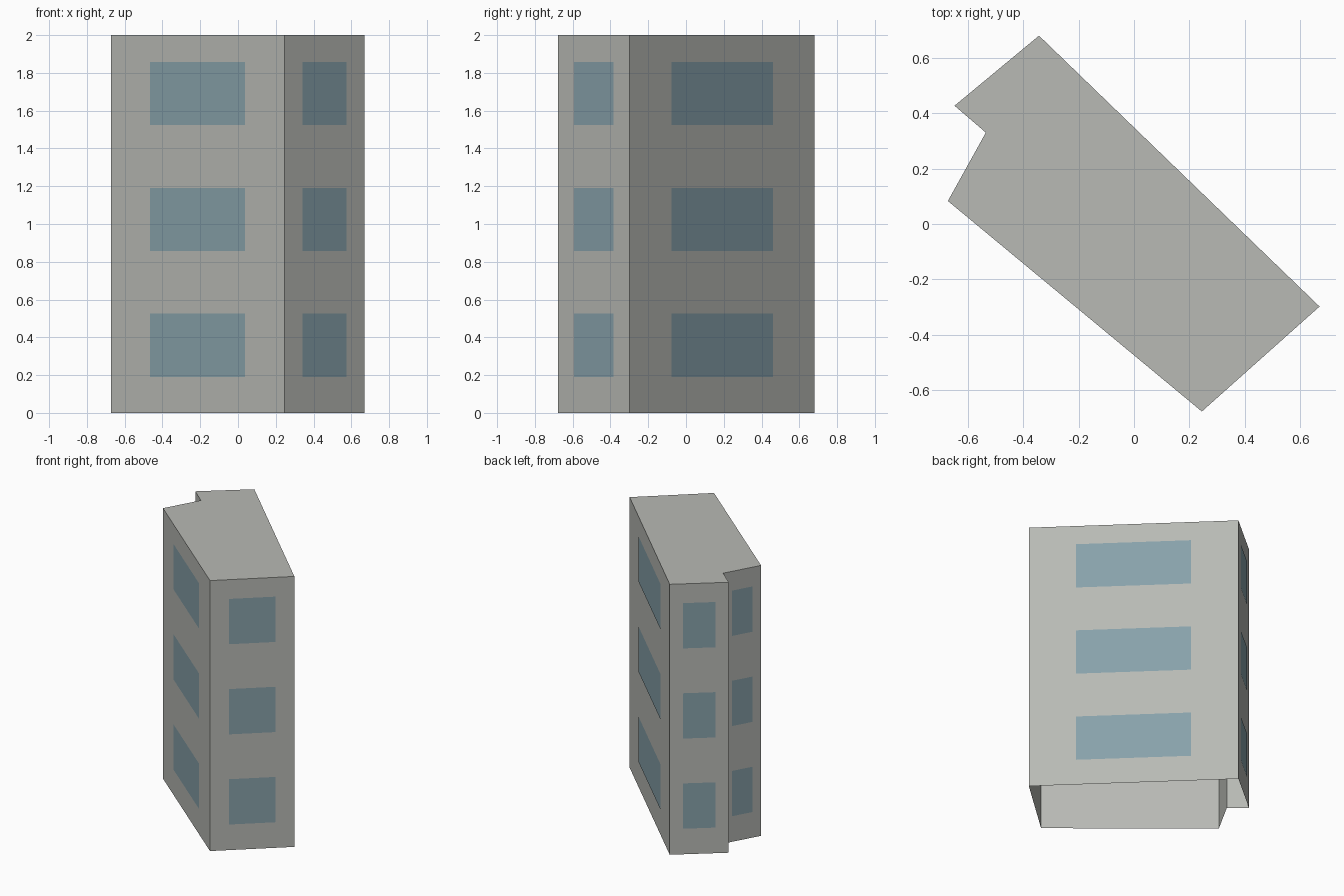
import bpy
import bmesh
from mathutils import Vector

cube = bpy.data.objects.get("Cube")
if cube:
    bpy.data.objects.remove(cube, do_unlink=True)


def make_material(name, rgb):
    mat = bpy.data.materials.new(name)
    mat.use_nodes = True
    color = (*rgb, 1.0)
    mat.diffuse_color = color
    mat.node_tree.nodes["Principled BSDF"].inputs["Base Color"].default_value = color
    return mat


def make_object(name, bm, mat):
    mesh = bpy.data.meshes.new(name)
    bm.to_mesh(mesh)
    bm.free()
    mesh.materials.append(mat)
    obj = bpy.data.objects.new(name, mesh)
    bpy.context.collection.objects.link(obj)
    return obj


concrete = make_material("warm grey concrete", (0.48, 0.49, 0.46))
glass = make_material("pale blue glass", (0.245, 0.36, 0.405))

# Footprint, counterclockwise from the left corner
HEIGHT = 2.0
footprint = [Vector((x, y, 0)) for x, y in (
    (-0.672, 0.083), (0.245, -0.677), (0.67, -0.298),
    (-0.343, 0.68), (-0.648, 0.427), (-0.535, 0.33))]
edges = list(zip(footprint, footprint[1:] + footprint[:1]))
up = Vector((0, 0, 1))

# Building shell: walls and flat roof, open underneath
bm = bmesh.new()
low = [bm.verts.new(p) for p in footprint]
high = [bm.verts.new(p + up * HEIGHT) for p in footprint]
for i in range(len(low)):
    j = (i + 1) % len(low)
    bm.faces.new((low[i], low[j], high[j], high[i]))
bm.faces.new(high)
make_object("building_shell", bm, concrete)

# Windows: one thin pane per storey on every wall except the short return
STOREYS = 3
storey = HEIGHT / STOREYS
wall_names = ("front", "right_end", "rear", "left_end", "return", "notch")
for name, (a, b) in zip(wall_names, edges):
    if name == "return":
        continue
    along = b - a
    outward = along.cross(up).normalized() * 0.002
    start, end = a + along * 0.225 + outward, a + along * 0.775 + outward
    bm = bmesh.new()
    for level in range(STOREYS):
        sill = up * (level * storey + 0.19)
        head = up * (level * storey + 0.525)
        corners = (start + sill, end + sill, end + head, start + head)
        bm.faces.new([bm.verts.new(p) for p in corners])
    make_object(name + "_windows", bm, glass)
